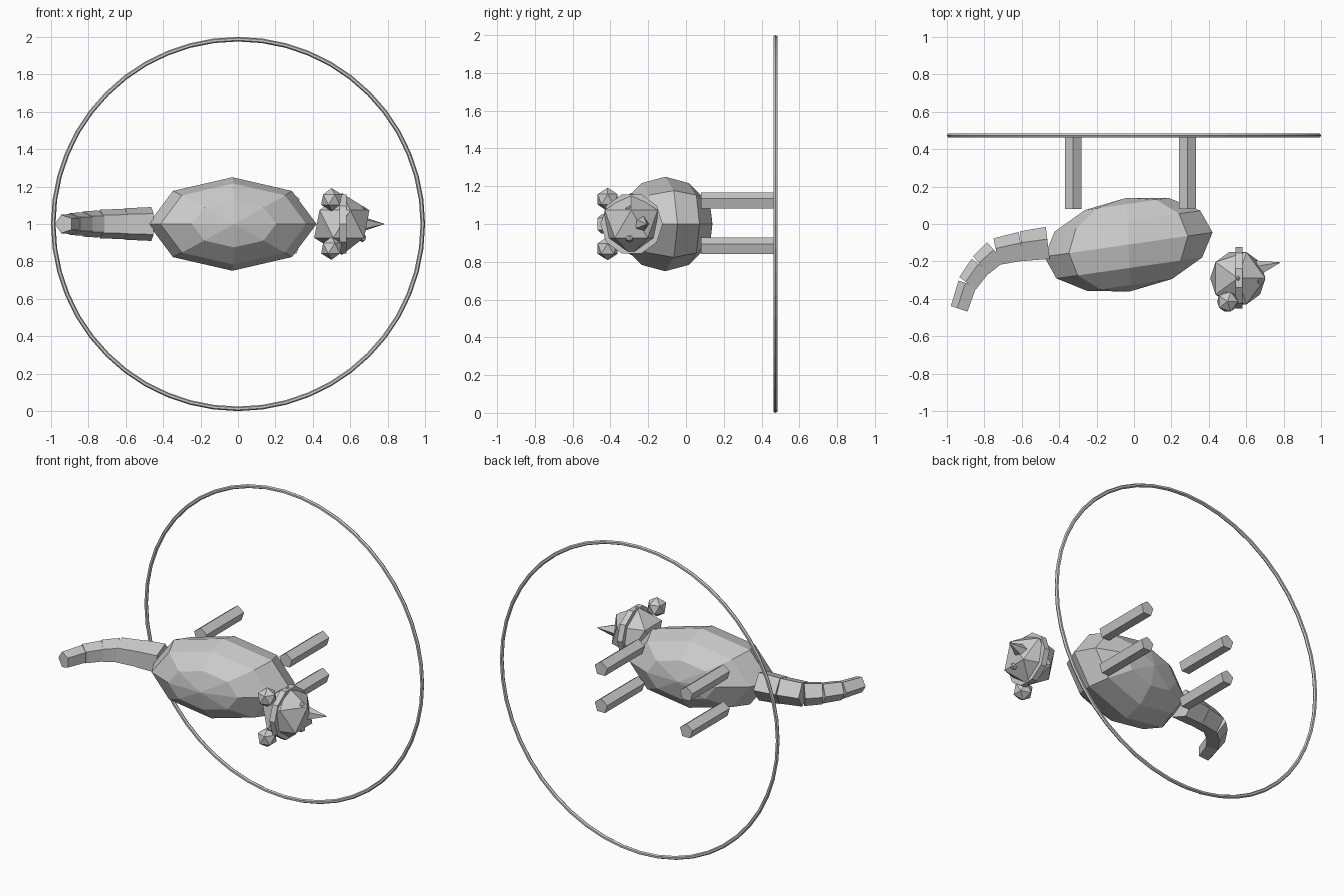
import bpy, bmesh
from math import cos, sin, pi
from mathutils import Matrix, Vector

cube = bpy.data.objects.get("Cube")
if cube:
    bpy.data.objects.remove(cube, do_unlink=True)

grey = bpy.data.materials.new("plain_grey")
grey.use_nodes = True
grey.diffuse_color = (0.6, 0.6, 0.6, 1)
grey.node_tree.nodes["Principled BSDF"].inputs["Base Color"].default_value = (0.6, 0.6, 0.6, 1)


def finish(name, bm):
    bmesh.ops.recalc_face_normals(bm, faces=bm.faces)
    mesh = bpy.data.meshes.new(name)
    bm.to_mesh(mesh)
    bm.free()
    mesh.materials.append(grey)
    obj = bpy.data.objects.new(name, mesh)
    bpy.context.collection.objects.link(obj)
    return obj


def ball(name, center, radius):
    bm = bmesh.new()
    bmesh.ops.create_icosphere(bm, subdivisions=1, radius=radius,
                               matrix=Matrix.Translation(center))
    return finish(name, bm)


def rod(name, start, end, r1, r2, sides, first):
    """Tapered prism between two points, with one corner towards 'first'."""
    start, end = Vector(start), Vector(end)
    axis = (end - start).normalized()
    u = Vector(first)
    u = (u - axis * u.dot(axis)).normalized()
    v = axis.cross(u)
    bm = bmesh.new()
    angles = [2 * pi * i / sides for i in range(sides)]

    def loop(center, r):
        return [bm.verts.new(center + r * (cos(a) * u + sin(a) * v)) for a in angles]

    a = loop(start, r1)
    b = loop(end, r2) if r2 else [bm.verts.new(end)]
    bm.faces.new(a)
    if r2:
        bm.faces.new(b)
    for i in range(sides):
        j = (i + 1) % sides
        bm.faces.new((a[i], a[j], b[j], b[i]) if r2 else (a[i], a[j], b[0]))
    return finish(name, bm)


# Thin hoop behind the animal
bpy.ops.mesh.primitive_torus_add(major_segments=48, minor_segments=6,
                                 major_radius=0.988, minor_radius=0.012,
                                 location=(0, 0.473, 1), rotation=(pi / 2, 0, 0))
hoop = bpy.context.object
hoop.name = "hoop"
hoop.data.materials.append(grey)

# Faceted body, poles facing front and back, slightly skewed
bm = bmesh.new()
bmesh.ops.create_uvsphere(bm, u_segments=8, v_segments=6, radius=1)
bm.transform(Matrix(((0.45, 0, -0.01, -0.03),
                     (0.065, 0, 0.25, -0.11),
                     (0, 0.25, 0, 1),
                     (0, 0, 0, 1))))
finish("body", bm)

# Four legs
for x, end in ((-0.325, "rear"), (0.285, "fore")):
    for z, side in ((1.12, "upper"), (0.88, "lower")):
        rod(f"{end}_leg_{side}", (x, 0.08, z), (x, 0.462, z), 0.0475, 0.0475, 5, (0, 0, 1))

# Tail of short overlapping prisms
path = [(-0.46, -0.11), (-0.60, -0.127), (-0.735, -0.155),
        (-0.815, -0.225), (-0.885, -0.32), (-0.93, -0.455)]
for i, r in enumerate((0.095, 0.086, 0.076, 0.066, 0.056)):
    rod(f"tail_segment_{i + 1}", (*path[i], 1), (*path[i + 1], 1), r, r * 0.93, 5, (0.3, 1, 0))

# Head with a band around it, snout, ears and eyes
ball("head", (0.555, -0.29, 1), 0.165)
rod("head_band", (0.542, -0.288, 1), (0.58, -0.288, 1), 0.165, 0.165, 10, (0, 1, 0))
rod("snout", (0.62, -0.25, 1), (0.785, -0.205, 1), 0.06, 0, 5, (0, 1, 0))
for s, side in ((1, "upper"), (-1, "lower")):
    ball(f"ear_{side}", (0.5, -0.415, 1 + s * 0.13), 0.062)
    ball(f"eye_{side}", (0.665, -0.30, 1 + s * 0.075), 0.023)
